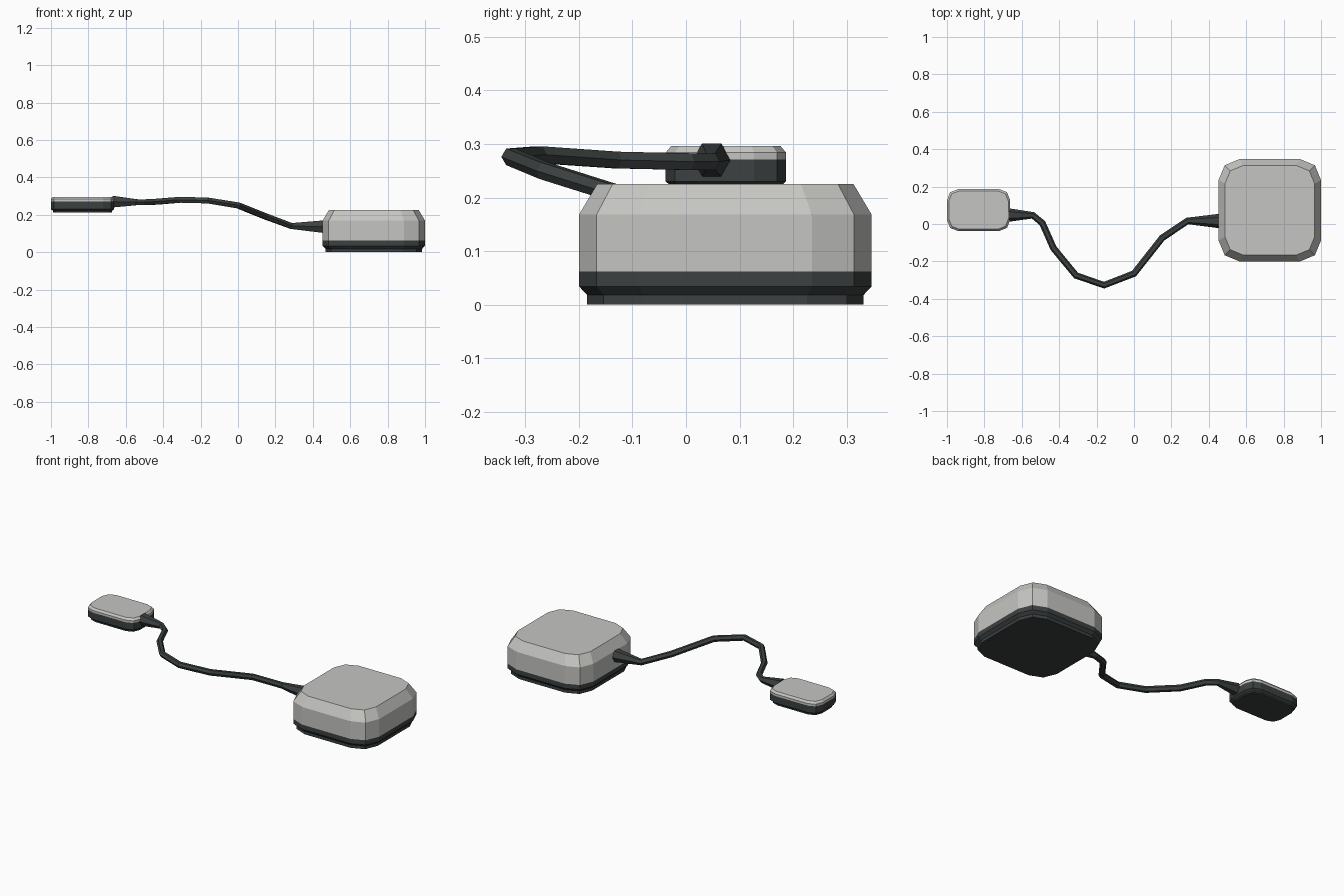
import bpy, bmesh, math
from mathutils import Vector

cube = bpy.data.objects.get("Cube")
if cube:
    bpy.data.objects.remove(cube, do_unlink=True)


def make_material(name, colour):
    mat = bpy.data.materials.new(name)
    mat.use_nodes = True
    mat.diffuse_color = (*colour, 1)
    mat.node_tree.nodes["Principled BSDF"].inputs["Base Color"].default_value = (*colour, 1)
    return mat


light_grey = make_material("light grey", (0.56, 0.56, 0.54))
charcoal = make_material("charcoal", (0.045, 0.052, 0.053))


def loft(name, rings, materials, split=None):
    """Skin a list of rings, cap both ends; faces below split use the second material."""
    bm = bmesh.new()
    loops = [[bm.verts.new(p) for p in ring] for ring in rings]
    n = len(loops[0])
    for a, b in zip(loops, loops[1:]):
        for i in range(n):
            j = (i + 1) % n
            bm.faces.new((a[i], a[j], b[j], b[i]))
    bm.faces.new(loops[0][::-1])
    bm.faces.new(loops[-1])
    bmesh.ops.recalc_face_normals(bm, faces=bm.faces)
    if split is not None:
        for f in bm.faces:
            f.material_index = int(f.calc_center_median().z < split)
    mesh = bpy.data.meshes.new(name)
    bm.to_mesh(mesh)
    bm.free()
    for mat in materials:
        mesh.materials.append(mat)
    obj = bpy.data.objects.new(name, mesh)
    bpy.context.collection.objects.link(obj)
    return obj


def rounded_case(name, centre, half, corner, nick, profile, split):
    """Twelve-sided case; profile holds (height, inset) pairs from the bottom up."""
    hx, hy = half
    rings = []
    for z, inset in profile:
        kx, ky = (hx - inset) / hx, (hy - inset) / hy
        quarter = [(hx, hy - corner), (hx - nick, hy - nick), (hx - corner, hy)]
        outline = []
        for sx, sy in ((1, 1), (-1, 1), (-1, -1), (1, -1)):
            pts = quarter if sx * sy > 0 else quarter[::-1]
            outline += [(sx * x, sy * y) for x, y in pts]
        rings.append([(centre[0] + x * kx, centre[1] + y * ky, z) for x, y in outline])
    return loft(name, rings, [light_grey, charcoal], split)


# Large case with a plinth, dark lower band and bevelled lid
rounded_case("large_case", (0.726, 0.0735), (0.274, 0.2735), 0.112, 0.033,
             [(0, 0.015), (0.018, 0.015), (0.034, 0), (0.062, 0),
              (0.168, 0), (0.225, 0.034)], 0.062)

# Small case on the far end
rounded_case("small_case", (-0.831, 0.0745), (0.169, 0.1125), 0.06, 0.017,
             [(0.212, 0.012), (0.22, 0.012), (0.23, 0), (0.271, 0),
              (0.284, 0), (0.296, 0.01)], 0.271)

# Six-sided cable with flared strain reliefs: x, y, z, radius
path = [(-0.67, 0.048, 0.27, 0.036), (-0.54, 0.046, 0.267, 0.018),
        (-0.49, 0.005, 0.267, 0.018), (-0.43, -0.13, 0.27, 0.018),
        (-0.31, -0.275, 0.28, 0.018), (-0.16, -0.327, 0.276, 0.018),
        (0, -0.265, 0.25, 0.018), (0.15, -0.075, 0.19, 0.018),
        (0.285, 0.016, 0.14, 0.018), (0.46, 0.016, 0.136, 0.039)]
points = [Vector(p[:3]) for p in path]
cable_rings = []
for i, p in enumerate(points):
    before = (p - points[i - 1]).normalized() if i else Vector((1, 0, 0))
    after = (points[i + 1] - p).normalized() if i < len(points) - 1 else Vector((1, 0, 0))
    tangent = (before + after).normalized() if 0 < i < len(points) - 1 else Vector((1, 0, 0))
    side = Vector((0, 0, 1)).cross(tangent).normalized()
    up = tangent.cross(side)
    r = path[i][3]
    cable_rings.append([p + r * (math.cos(a) * side + math.sin(a) * up)
                        for a in (math.tau * k / 6 for k in range(6))])
loft("cable", cable_rings, [charcoal])
